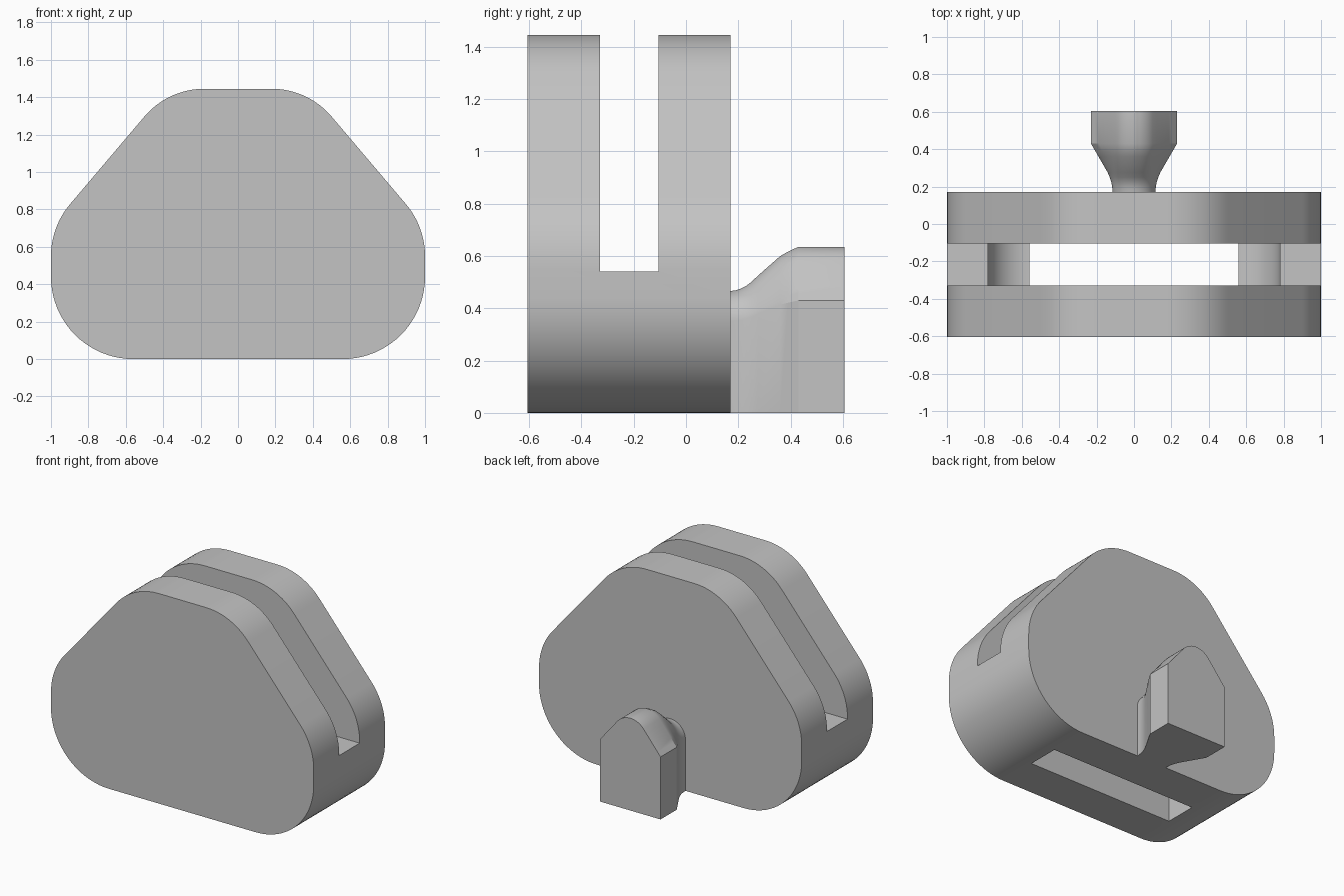
import bpy, bmesh
from math import cos, sin, radians

if "Cube" in bpy.data.objects:
    bpy.data.objects.remove(bpy.data.objects["Cube"])

grey = bpy.data.materials.new("light grey")
grey.diffuse_color = (0.55, 0.55, 0.55, 1)
grey.use_nodes = True
grey.node_tree.nodes["Principled BSDF"].inputs["Base Color"].default_value = grey.diffuse_color


def arc(cx, cz, r, a0, a1, n):
    """Points on an arc in the x-z plane, angles in degrees."""
    return [(cx + r * cos(radians(a0 + (a1 - a0) * i / n)),
             cz + r * sin(radians(a0 + (a1 - a0) * i / n))) for i in range(n + 1)]


def mirrored(half):
    """Close a right-hand half outline with its mirror image."""
    return half + [(-x, z) for x, z in reversed(half)]


def loft(name, sections):
    """Skin equal-length x-z outlines placed at successive y, with end caps."""
    bm = bmesh.new()
    rings = [[bm.verts.new((x, y, z)) for x, z in pts] for y, pts in sections]
    n = len(rings[0])
    for a, b in zip(rings, rings[1:]):
        for i in range(n):
            j = (i + 1) % n
            bm.faces.new((a[i], a[j], b[j], b[i]))
    bm.faces.new(rings[0])
    bm.faces.new(rings[-1])
    bmesh.ops.recalc_face_normals(bm, faces=bm.faces)
    mesh = bpy.data.meshes.new(name)
    bm.to_mesh(mesh)
    bm.free()
    mesh.materials.append(grey)
    ob = bpy.data.objects.new(name, mesh)
    bpy.context.collection.objects.link(ob)
    return ob


def activate(ob):
    bpy.ops.object.select_all(action='DESELECT')
    ob.select_set(True)
    bpy.context.view_layer.objects.active = ob


# Body: rounded trapezoid block
outline = mirrored(arc(0.56, 0.44, 0.44, -90, 0, 20)
                   + arc(0.57, 0.55, 0.43, 0, 40, 10)
                   + arc(0.18, 1.025, 0.42, 40, 90, 12))
body = loft("body", [(-0.605, outline), (0.17, outline)])

# Slot: open above the ledges, curved cheeks, window through the bottom
slot_outline = mirrored([(0.56, -0.2)] + arc(0.56, 0.44, 0.22, -90, 0, 16)
                        + [(0.78, 0.54), (1.2, 0.54), (1.2, 1.7)])
slot = loft("slot_cutter", [(-0.328, slot_outline), (-0.105, slot_outline)])
slot.hide_render = True
activate(body)
mod = body.modifiers.new("slot", 'BOOLEAN')
mod.operation = 'DIFFERENCE'
mod.solver = 'EXACT'
mod.object = slot
bpy.ops.object.modifier_apply(modifier=mod.name)
bpy.data.objects.remove(slot)

# Mounting foot: round-topped neck flaring into a gabled head
STEPS = 6
cap = arc(0, 0.505, 0.13, 40, 90, 8)[:-1]
slope = [(0.23 + (cap[0][0] - 0.23) * i / STEPS, 0.43 + (cap[0][1] - 0.43) * i / STEPS)
         for i in range(STEPS)]
head = mirrored([(0.23, 0.0)] + slope + cap + [(0.012, 0.635)])
neck_arc = arc(0, 0.35, 0.115, 0, 40, STEPS)[:-1] + arc(0, 0.35, 0.115, 40, 90, 8)[:-1]
neck = mirrored([(0.115, 0.0)] + neck_arc + [(0.006, 0.465)])


def blend(tx, tz):
    return [(a[0] + (b[0] - a[0]) * tx, a[1] + (b[1] - a[1]) * tz)
            for a, b in zip(neck, head)]


# (y, width blend, height blend)
stations = [(0.165, 0, 0), (0.19, 0.01, 0.02), (0.21, 0.03, 0.06), (0.23, 0.07, 0.12),
            (0.25, 0.13, 0.21), (0.275, 0.22, 0.35), (0.36, 0.65, 0.79),
            (0.39, 0.80, 0.89), (0.43, 1, 1), (0.605, 1, 1)]
foot = loft("mounting_foot", [(y, blend(tx, tz)) for y, tx, tz in stations])

for ob in (body, foot):
    activate(ob)
    bpy.ops.object.shade_smooth_by_angle(angle=radians(25))
